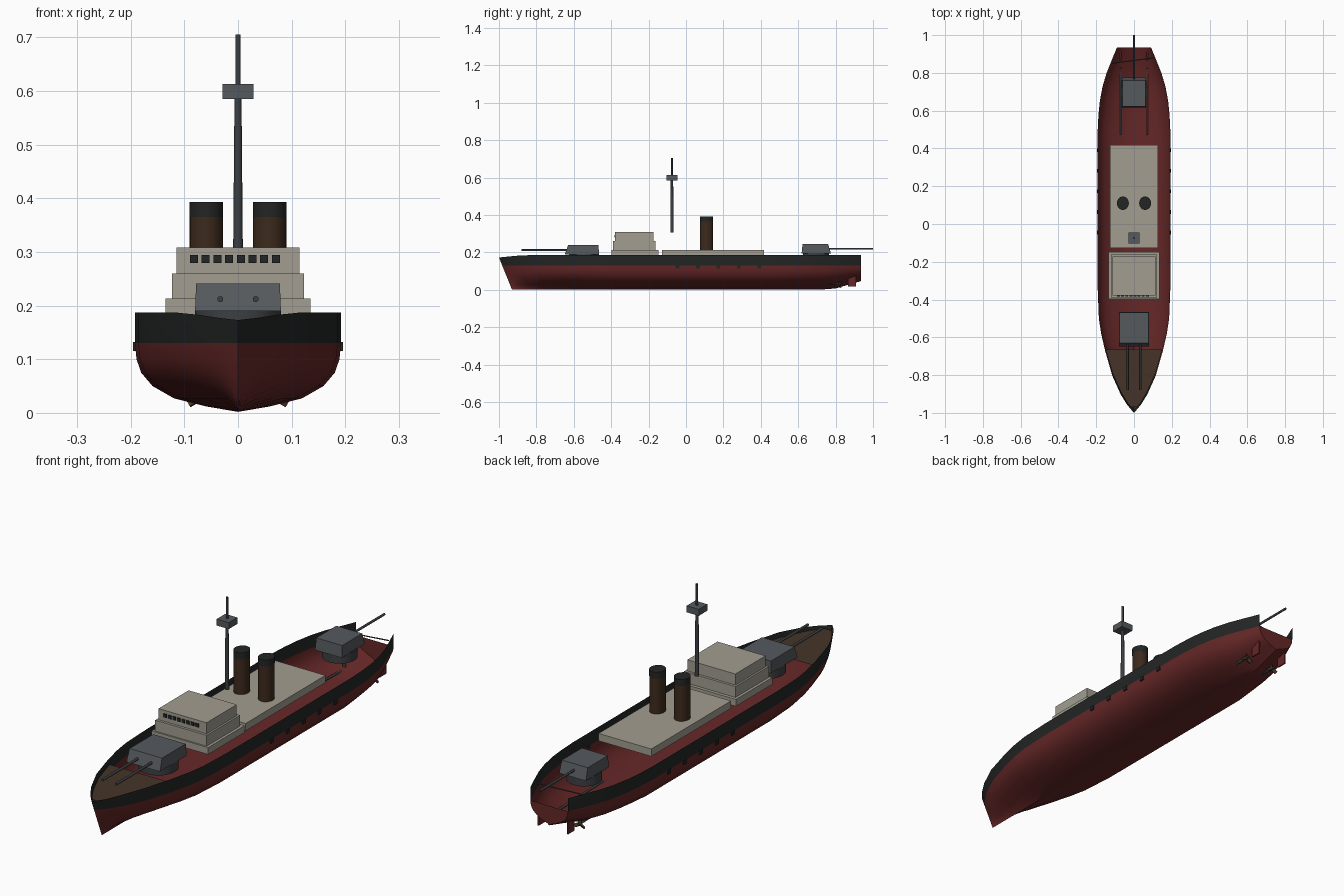
import bpy, bmesh, math
from mathutils import Vector, Matrix

cube = bpy.data.objects.get("Cube")
if cube:
    bpy.data.objects.remove(cube, do_unlink=True)


def material(name, *rgb):
    m = bpy.data.materials.new(name)
    m.use_nodes = True
    m.diffuse_color = (*rgb, 1)
    node = next(n for n in m.node_tree.nodes if n.type == 'BSDF_PRINCIPLED')
    node.inputs["Base Color"].default_value = (*rgb, 1)
    return m


RED = material("hull red", .13, .02, .02)
BLACK = material("band black", .017, .019, .019)
CREAM = material("house stone", .36, .34, .28)
GREY = material("turret grey", .09, .1, .11)
DARK = material("mast grey", .045, .05, .055)
WOOD = material("deck brown", .06, .034, .021)
RUST = material("funnel brown", .046, .023, .012)
BRONZE = material("propeller bronze", .07, .045, .02)


def finish(name, bm, *mats, smooth=False):
    bmesh.ops.recalc_face_normals(bm, faces=bm.faces)
    me = bpy.data.meshes.new(name)
    bm.to_mesh(me)
    bm.free()
    for m in mats:
        me.materials.append(m)
    ob = bpy.data.objects.new(name, me)
    bpy.context.collection.objects.link(ob)
    if smooth:
        bpy.ops.object.select_all(action='DESELECT')
        ob.select_set(True)
        bpy.context.view_layer.objects.active = ob
        bpy.ops.object.shade_smooth_by_angle(angle=math.radians(35))
    return ob


def box(name, mat, x, y, z, slope_front=0, slope_back=0, slope_side=0):
    """Box between (low, high) pairs; the top may be drawn in."""
    bm = bmesh.new()
    bmesh.ops.create_cube(bm, size=1)
    for v in bm.verts:
        top = v.co.z > 0
        px, py, pz = (int(c > 0) for c in v.co)
        v.co = (x[px] + top * slope_side * (1 - 2 * px),
                y[py] + top * (-slope_back if py else slope_front), z[pz])
    return finish(name, bm, mat)


def rod(name, mat, a, b, r1, r2=None, sides=16):
    a, b = Vector(a), Vector(b)
    bm = bmesh.new()
    bmesh.ops.create_cone(bm, cap_ends=True, segments=sides, radius1=r1,
                          radius2=r1 if r2 is None else r2, depth=(b - a).length)
    turn = (b - a).to_track_quat('Z', 'Y').to_matrix().to_4x4()
    bm.transform(Matrix.Translation((a + b) / 2) @ turn)
    return finish(name, bm, mat, smooth=True)


# Hull: open shell lofted through stations (y, half width at the rail)
stations = [(-1, 0), (-.975, .021), (-.95, .04), (-.9, .07), (-.8, .115), (-.67, .153),
            (-.58, .174), (-.5, .186), (-.35, .192), (0, .192), (.5, .192), (.58, .188),
            (.65, .181), (.73, .166), (.8, .145), (.87, .117), (.935, .09)]
# Half section: share of the width, height
section = [(0, .002), (.31, .012), (.62, .027), (.83, .05), (.94, .075),
           (.985, .1), (1, .13), (1, .187)]
BAND = len(section) - 2


def hull_point(y, w, row):
    f, z = section[row]
    power = 1 + 2 * max(0, (-y - .45) / .55) + max(0, (y - .5) / .43)
    rise = .045 * max(0, (y - .78) / .155)
    if row <= BAND:
        z = rise + z * (.13 - rise) / .13
    else:
        z -= .014 * max(0, (-y - .85) / .15)
    rake = .07 * max(0, (-y - .6) / .4) * (1 - z / .173)
    return w * f ** power, y + rake, z


bm = bmesh.new()
rings = []
for y, w in stations:
    pts = [hull_point(y, w, r) for r in range(len(section))]
    left = [bm.verts.new(p) for p in pts]
    right = [bm.verts.new((-p[0], p[1], p[2])) for p in pts[1:]]
    rings.append(right[::-1] + left)
for a, b in zip(rings, rings[1:]):
    for i in range(len(a) - 1):
        face = bm.faces.new((a[i], a[i + 1], b[i + 1], b[i]))
        face.material_index = int(i in (0, len(a) - 2))
# Transom reaches only to the foot of the dark band
bm.faces.new(rings[-1][1:-1])
bmesh.ops.remove_doubles(bm, verts=bm.verts, dist=.0001)
finish("hull", bm, RED, BLACK, smooth=True)

# Foredeck inside the bow
bm = bmesh.new()
edge = [(max(w - .003, 0), y + .006) for y, w in stations if -1 < y <= -.66]
outline = edge + [(-x, y) for x, y in reversed(edge)]
bm.faces.new([bm.verts.new((x, y, .166)) for x, y in outline])
finish("foredeck", bm, WOOD)

# Scuppers under the dark band
for i in range(5):
    y = -.045 + i * .109
    for s in (-1, 1):
        box("scupper", BLACK, (s * .193 - .003, s * .193 + .003),
            (y - .01, y + .01), (.115, .132))

# Deckhouses
box("aft_deckhouse", CREAM, (-.126, .126), (-.128, .417), (.18, .212))
box("bridge_lower", CREAM, (-.135, .135), (-.397, -.148), (.183, .213))
box("bridge_middle", CREAM, (-.123, .123), (-.39, -.162), (.213, .26))
box("bridge_upper", CREAM, (-.115, .115), (-.379, -.173), (.26, .308))
for i in range(8):
    x = -.082 + i * .0218
    box("bridge_window", BLACK, (x - .0075, x + .0075), (-.383, -.378), (.279, .294))

# Funnels with dark tops
for s in (-1, 1):
    for name, mat, low, high, grow in (("funnel", RUST, .2, .365, 0),
                                       ("funnel_cap", BLACK, .365, .393, .0005)):
        ob = rod(name, mat, (0, 0, low), (0, 0, high), .031 + grow, sides=32)
        ob.data.transform(Matrix.Translation((s * .059, .11, 0)) @
                          Matrix.Diagonal((1, 1.13, 1, 1)))

# Mast and lookout
rod("mast", DARK, (0, -.075, .307), (0, -.075, .59), .009, .0065)
rod("topmast", DARK, (0, -.075, .59), (0, -.075, .705), .005)
box("lookout", GREY, (-.029, .029), (-.104, -.046), (.585, .613))

# Forward turret with two guns
rod("forward_barbette", DARK, (0, -.545, .15), (0, -.545, .192), .08, sides=32)
box("forward_turret", GREY, (-.08, .08), (-.648, -.465), (.19, .241),
    slope_front=.018, slope_back=.003, slope_side=.002)
for s in (-1, 1):
    rod("forward_gun", DARK, (s * .033, -.62, .212), (s * .033, -.88, .212), .0055)

# Aft turret with one gun
rod("aft_barbette", DARK, (0, .695, .155), (0, .695, .197), .07, sides=32)
box("aft_turret", GREY, (-.064, .064), (.618, .775), (.194, .245),
    slope_front=.005, slope_back=.015, slope_side=.002)
rod("aft_gun", DARK, (0, .75, .22), (0, 1, .22), .005)

# Shafts, propellers and rudders
for s in (-1, 1):
    x = s * .07
    rod("propeller_shaft", DARK, (x, .47, .04), (x, .835, .03), .005)
    for k in range(3):
        blade = box("propeller_blade", BRONZE, (-.007, .007), (-.003, .003), (0, .026))
        blade.data.transform(Matrix.Translation((x, .825, .03)) @
                             Matrix.Rotation(k * math.tau / 3, 4, 'Y') @
                             Matrix.Rotation(.5, 4, 'Z'))
    box("rudder", RED, (x - .003, x + .003), (.865, .91), (.017, .075))

# Stern rail
rod("stern_rail", DARK, (-.12, .85, .175), (.105, .88, .18), .0025, sides=8)
